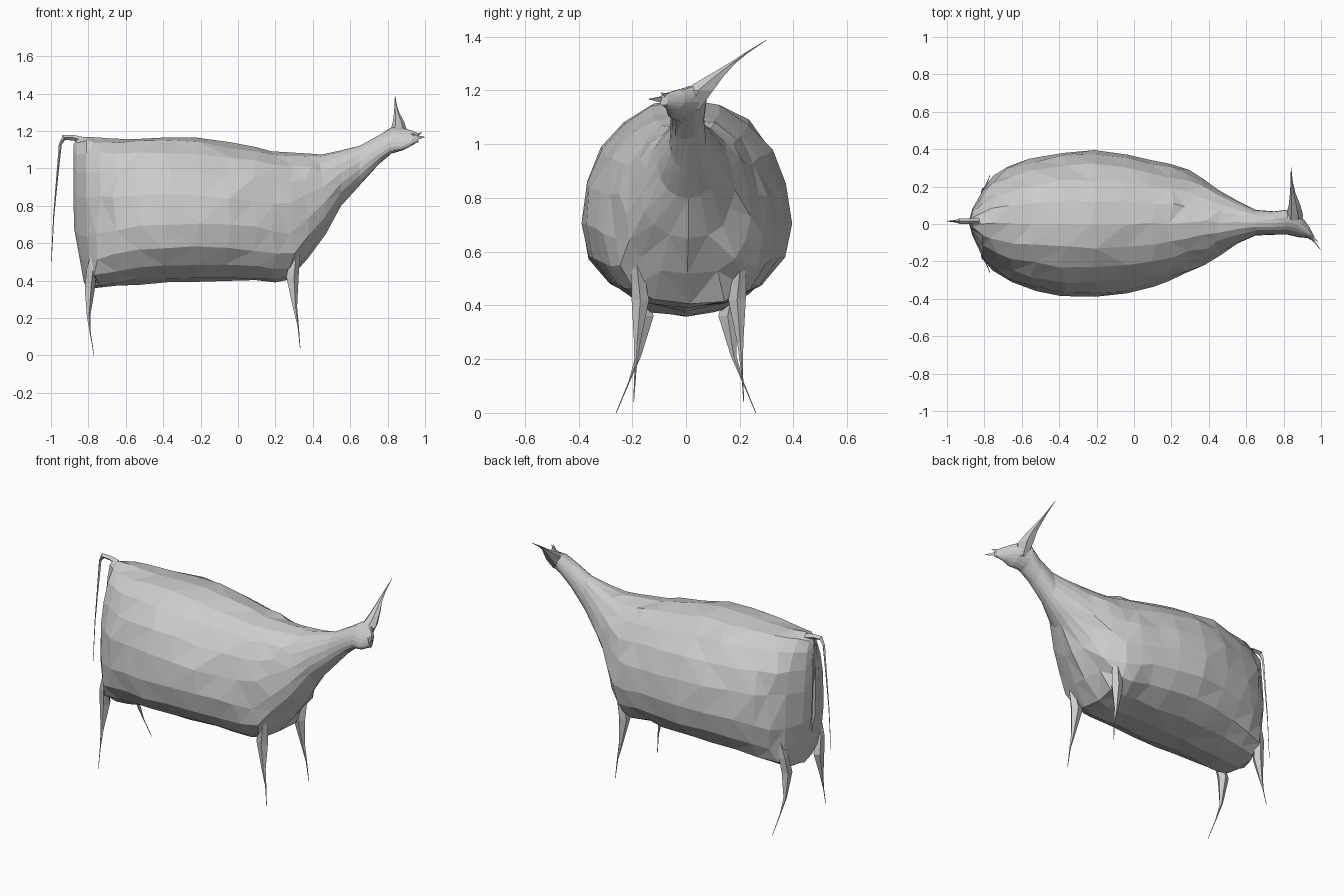
import bpy, bmesh, math, random
from mathutils import Vector

if "Cube" in bpy.data.objects:
    bpy.data.objects.remove(bpy.data.objects["Cube"])

random.seed(4)


def loft(name, rings, jitter=0.0, smooth_end=7):
    """Skin a list of equal rings into a flat-faced triangulated object."""
    bm = bmesh.new()
    rows = []
    for i, ring in enumerate(rings):
        j = jitter if 2 < i < len(rings) - smooth_end else 0
        rows.append([bm.verts.new(Vector(p) + Vector((random.uniform(-3 * j, 3 * j),
                                                      random.uniform(-j, j), random.uniform(-j, j))))
                     for p in ring])
    n = len(rings[0])
    for a, b in zip(rows, rows[1:]):
        for k in range(n):
            bm.faces.new((a[k], a[(k + 1) % n], b[(k + 1) % n], b[k]))
    bm.faces.new(rows[0])
    bm.faces.new(rows[-1])
    bmesh.ops.triangulate(bm, faces=bm.faces)
    bmesh.ops.recalc_face_normals(bm, faces=bm.faces)
    me = bpy.data.meshes.new(name)
    bm.to_mesh(me)
    bm.free()
    ob = bpy.data.objects.new(name, me)
    bpy.context.collection.objects.link(ob)
    return ob


def section(x, y, half, low, high, base, lean=0, roll=0, sides=18):
    """Upright egg-shaped section; base = squareness of the underside."""
    ring = []
    for k in range(sides):
        a = 2 * math.pi * (k + .5) / sides
        c, s = math.cos(a), math.sin(a)
        power = 2.2 if s > 0 else base
        dy = half * math.copysign(abs(c) ** (2 / power), c) * (1 - .14 * s)
        dz = (high - low) / 2 * 1.01 * math.copysign(abs(s) ** (2 / power), s)
        z = (low + high) / 2 + dz
        ring.append((x + lean * max(0, (.7 - z) / .33), y + dy, z + roll * dy))
    return ring


def spike(name, path, sides=5):
    """Tapered limb made from level rings: x, y, z, x radius, y radius."""
    rings = []
    for x, y, z, rx, ry in path:
        rings.append([(x + rx * math.cos(2 * math.pi * k / sides),
                       y + ry * math.sin(2 * math.pi * k / sides), z) for k in range(sides)])
    return loft(name, rings)


# Barrel, chest and neck: x, y, half width, bottom, top, underside squareness, lean
trunk = [
    (-.88, .01, .015, .40, 1.12, 2.4, .06), (-.864, .01, .075, .37, 1.155, 2.8, .05),
    (-.81, 0, .185, .362, 1.165, 3, .02), (-.75, 0, .25, .365, 1.165, 2.8),
    (-.66, 0, .308, .372, 1.16, 2.4), (-.54, 0, .35, .385, 1.16, 2.2),
    (-.38, 0, .382, .39, 1.165, 2.1), (-.22, 0, .39, .395, 1.158, 2.1),
    (-.05, 0, .37, .40, 1.13, 2.1), (.10, 0, .335, .40, 1.11, 2.2),
    (.20, .005, .305, .395, 1.092, 2.4), (.29, .01, .268, .405, 1.08, 2.6),
    (.37, .01, .228, .52, 1.072, 2.3), (.45, .01, .17, .655, 1.075, 2.1),
    (.55, .01, .115, .80, 1.095, 2), (.65, .007, .068, .91, 1.12, 2),
    (.75, .005, .062, 1.02, 1.175, 2, 0, .15)]
# Head turned to the -y side and tilted up toward the horn
head = [(.82, .01, .066, 1.085, 1.215, 2, 0, .35), (.88, -.005, .065, 1.105, 1.21, 2, 0, .45),
        (.93, -.04, .035, 1.125, 1.2, 2, 0, .35), (.965, -.083, .015, 1.145, 1.188, 2)]
loft("body", [section(*r) for r in trunk + head], .007)

# Muzzle points
for i, tip in enumerate([(1.0, -.14, 1.168), (.985, -.095, 1.192), (.965, -.075, 1.14)]):
    base = Vector((.925, -.045, 1.17))
    angles = (.5, 2.6, 4.7)
    ring = [base + Vector((0, .018 * math.cos(a), .028 * math.sin(a))) for a in angles]
    end = [Vector(tip) + Vector((0, .001 * math.cos(a), .001 * math.sin(a))) for a in angles]
    loft(f"muzzle_point_{i + 1}", [ring, end])

# Single swept horn rising to the +y side
spike("horn", [(.855, .02, 1.13, .03, .035), (.86, .045, 1.20, .045, .065),
               (.858, .105, 1.25, .03, .038), (.848, .17, 1.30, .014, .014),
               (.843, .225, 1.34, .006, .007), (.84, .3, 1.388, .0015, .002)], 6)

# Tapering legs, flaring into the body
for side, label in ((1, "left"), (-1, "right")):
    spike(f"front_leg_{label}",
          [(.325, .01 + side * .205, .64, .005, .005), (.30, .01 + side * .19, .52, .03, .025),
           (.288, .01 + side * .18, .42, .036, .034), (.303, .01 + side * .192, .26, .013, .012),
           (.321, .01 + side * .198, .16, .004, .004), (.332, .01 + side * .205, .04, .0015, .0015)])
    spike(f"hind_leg_{label}",
          [(-.765, side * .2, .60, .005, .005), (-.785, side * .175, .46, .03, .03),
           (-.795, side * .155, .36, .03, .036), (-.80, side * .178, .21, .01, .011),
           (-.79, side * .21, .12, .003, .003), (-.77, side * .26, 0, .0015, .0015)])

# Hanging ribbon-thin tail: x, z, radius
tail = [(-.83, 1.15, .018), (-.88, 1.164, .015), (-.93, 1.166, .015), (-.95, 1.13, .008),
        (-.967, .95, .005), (-.985, .75, .003), (-.998, .5, .0015)]
rings = []
for i, (x, z, r) in enumerate(tail):
    a, b = tail[max(i - 1, 0)], tail[min(i + 1, len(tail) - 1)]
    t = Vector((b[0] - a[0], 0, b[1] - a[1])).normalized()
    n = Vector((-t.z, 0, t.x))
    rings.append([Vector((x, .015, z)) + n * r * c + Vector((0, r * s, 0))
                  for c, s in ((1, 0), (0, 1), (-1, 0), (0, -1))])
loft("tail", rings)
